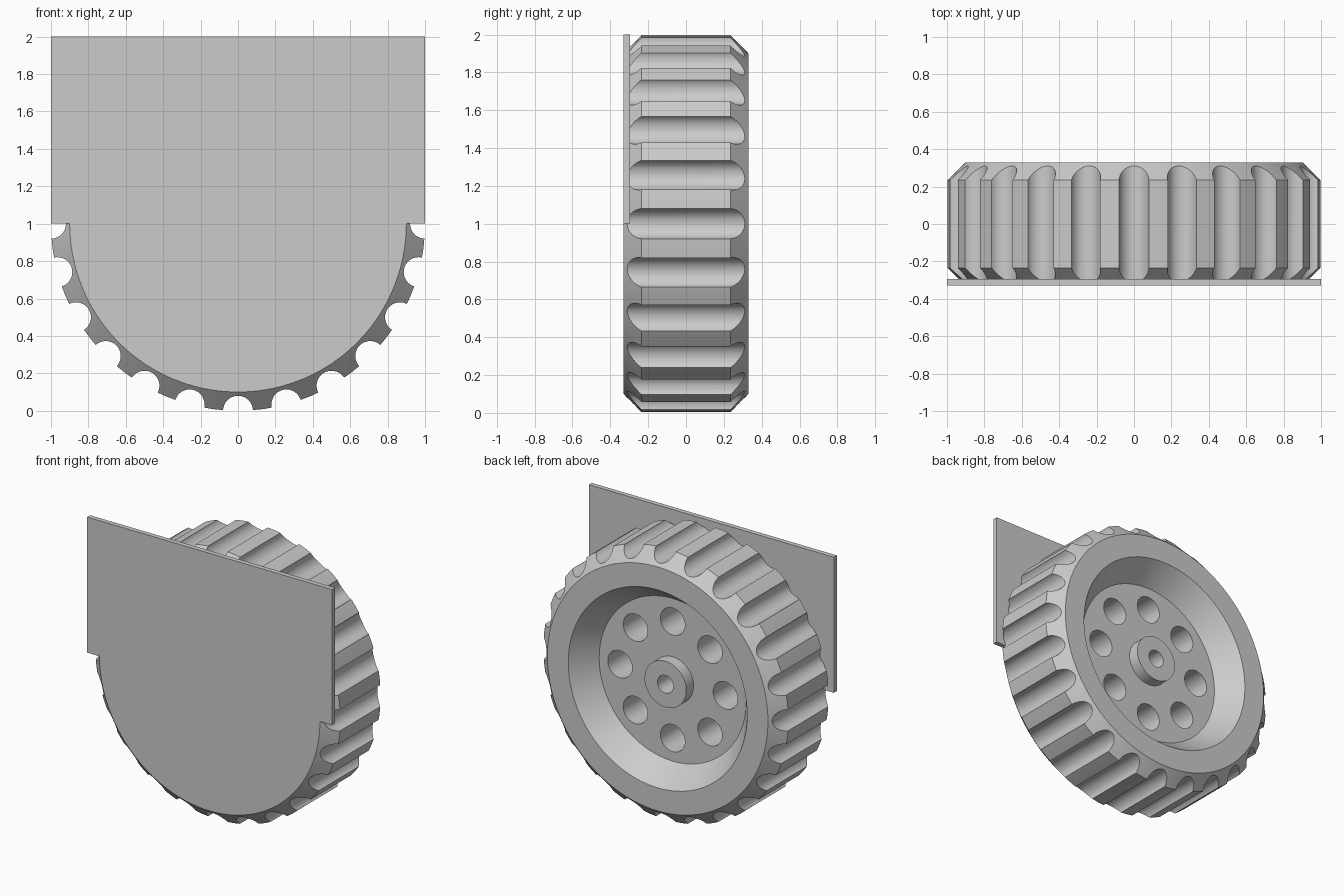
import bpy
import bmesh
from math import cos, sin, pi, radians
from mathutils import Matrix, Vector

cube = bpy.data.objects.get("Cube")
if cube:
    bpy.data.objects.remove(cube, do_unlink=True)

grey = bpy.data.materials.new("light grey")
grey.use_nodes = True
GREY = (0.6, 0.6, 0.6, 1)
grey.diffuse_color = GREY
grey.node_tree.nodes["Principled BSDF"].inputs["Base Color"].default_value = GREY

AXLE = Vector((0, 0, 1))


def make_object(name, bm):
    bmesh.ops.recalc_face_normals(bm, faces=bm.faces[:])
    mesh = bpy.data.meshes.new(name)
    bm.to_mesh(mesh)
    bm.free()
    mesh.materials.append(grey)
    obj = bpy.data.objects.new(name, mesh)
    bpy.context.collection.objects.link(obj)
    return obj


def lathe(name, profile, segments):
    """Turn a list of (radius, y) around the axle and cap both ends."""
    bm = bmesh.new()
    rings = []
    for r, y in profile:
        angles = [2 * pi * i / segments for i in range(segments)]
        rings.append([bm.verts.new(AXLE + Vector((r * cos(a), y, r * sin(a)))) for a in angles])
    for a, b in zip(rings, rings[1:]):
        for i in range(segments):
            j = (i + 1) % segments
            bm.faces.new((a[i], a[j], b[j], b[i]))
    bm.faces.new(rings[0])
    bm.faces.new(rings[-1])
    return make_object(name, bm)


def add_rods(bm, count, ring, radius, y0, y1, segments):
    """Cylinders along y, spaced evenly around the axle."""
    for i in range(count):
        a = 2 * pi * i / count
        centre = AXLE + Vector((ring * cos(a), (y0 + y1) / 2, ring * sin(a)))
        bmesh.ops.create_cone(
            bm, cap_ends=True, segments=segments, radius1=radius, radius2=radius,
            depth=y1 - y0, matrix=Matrix.Translation(centre) @ Matrix.Rotation(pi / 2, 4, "X"))


def combine(target, tool, operation):
    mod = target.modifiers.new(operation.lower(), "BOOLEAN")
    mod.operation = operation
    mod.solver = "EXACT"
    mod.object = tool
    bpy.context.view_layer.objects.active = target
    bpy.ops.object.modifier_apply(modifier=mod.name)
    bpy.data.objects.remove(tool, do_unlink=True)


# Wheel: closed front, chamfered tread, dished back with a raised hub
wheel = lathe("wheel", [
    (0.9, -0.33), (1, -0.235), (1, 0.235), (0.9, 0.33),
    (0.73, 0.33), (0.6, 0.155), (0.17, 0.155), (0.17, 0.24)], 96)

# Tread grooves, lightening holes and axle bore
bm = bmesh.new()
add_rods(bm, 24, 1, 0.08, -0.5, 0.5, 32)
add_rods(bm, 8, 0.43, 0.1, -0.295, 0.5, 48)
add_rods(bm, 1, 0, 0.065, -0.295, 0.5, 32)
combine(wheel, make_object("wheel_cutter", bm), "DIFFERENCE")

# Rectangular plate flush with the front face
bm = bmesh.new()
bmesh.ops.create_cube(bm, size=1)
bmesh.ops.scale(bm, vec=(2, 0.035, 1), verts=bm.verts)
bmesh.ops.translate(bm, vec=(0, -0.3125, 1.5), verts=bm.verts)
combine(wheel, make_object("front_plate", bm), "UNION")
wheel.name = "wheel_with_front_plate"

bpy.ops.object.select_all(action="DESELECT")
wheel.select_set(True)
bpy.context.view_layer.objects.active = wheel
bpy.ops.object.shade_smooth_by_angle(angle=radians(25))
